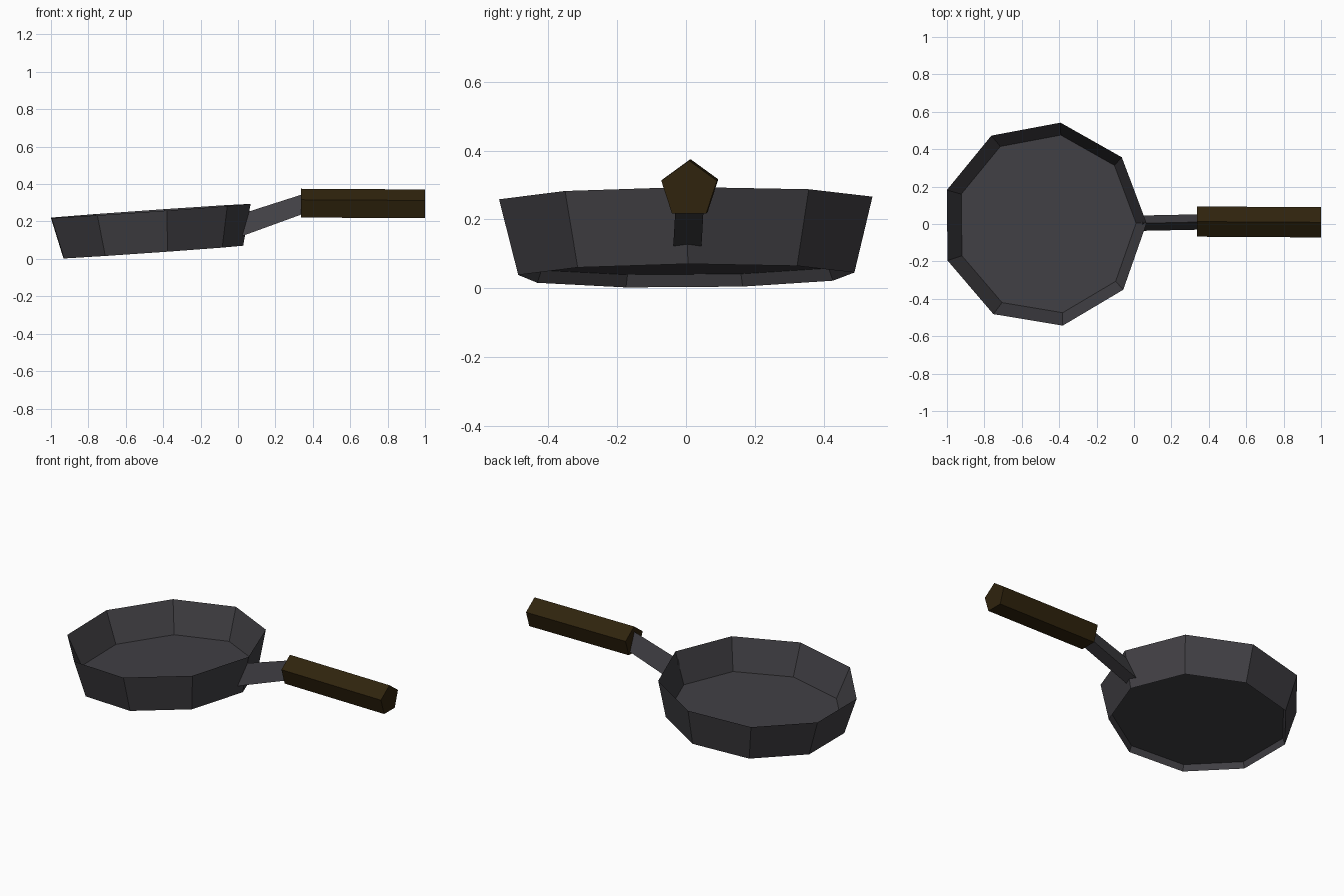
import bpy, bmesh
from math import cos, sin, pi, radians
from mathutils import Matrix, Vector

if "Cube" in bpy.data.objects:
    bpy.data.objects.remove(bpy.data.objects["Cube"])


def material(name, rgb):
    m = bpy.data.materials.new(name)
    m.diffuse_color = (*rgb, 1)
    m.use_nodes = True
    m.node_tree.nodes["Principled BSDF"].inputs["Base Color"].default_value = m.diffuse_color
    return m


iron = material("dark iron", (0.053, 0.051, 0.058))
wood = material("dark wood", (0.029, 0.017, 0.004))


def loft(name, rings, mat):
    """Skin matching rings of points and cap both ends."""
    bm = bmesh.new()
    loops = [[bm.verts.new(p) for p in ring] for ring in rings]
    n = len(loops[0])
    for a, b in zip(loops, loops[1:]):
        for i in range(n):
            j = (i + 1) % n
            bm.faces.new((a[i], a[j], b[j], b[i]))
    bm.faces.new(loops[0][::-1])
    bm.faces.new(loops[-1])
    bmesh.ops.recalc_face_normals(bm, faces=bm.faces)
    mesh = bpy.data.meshes.new(name)
    bm.to_mesh(mesh)
    bm.free()
    mesh.materials.append(mat)
    obj = bpy.data.objects.new(name, mesh)
    bpy.context.collection.objects.link(obj)
    return obj


# Nine-sided pan: recessed underside, base lip, sharp rim, inner floor, slightly tilted
tilt = (Matrix.Translation((-0.467, 0.0, 0.036))
        @ Matrix.Rotation(radians(-4), 4, 'Y')
        @ Matrix.Rotation(radians(0.45), 4, 'X')
        @ Matrix.Rotation(radians(0.6), 4, 'Z'))
rings = []
for r, z in ((0.482, 0.036), (0.496, 0.0), (0.551, 0.22), (0.482, 0.039)):
    rings.append([tilt @ Vector((r * cos(2 * pi * i / 9), r * sin(2 * pi * i / 9), z))
                  for i in range(9)])
loft("pan", rings, iron)


# Triangular stem rising from the pan wall into the handle
def stem_ring(x_top, z_top, x_low, z_low, y):
    return [(x_top, y, z_top), (x_low, y - 0.041, z_low), (x_low, y + 0.041, z_low)]


loft("stem", [stem_ring(0.048, 0.250, 0.022, 0.122, 0.004),
              stem_ring(0.36, 0.350, 0.36, 0.245, 0.011)], iron)


# Five-sided wooden handle
def handle_ring(x, y, z, r=0.085):
    return [(x, y + r * sin(2 * pi * i / 5), z + r * cos(2 * pi * i / 5)) for i in range(5)]


loft("handle", [handle_ring(0.336, 0.013, 0.290), handle_ring(1.0, 0.009, 0.286)], wood)
